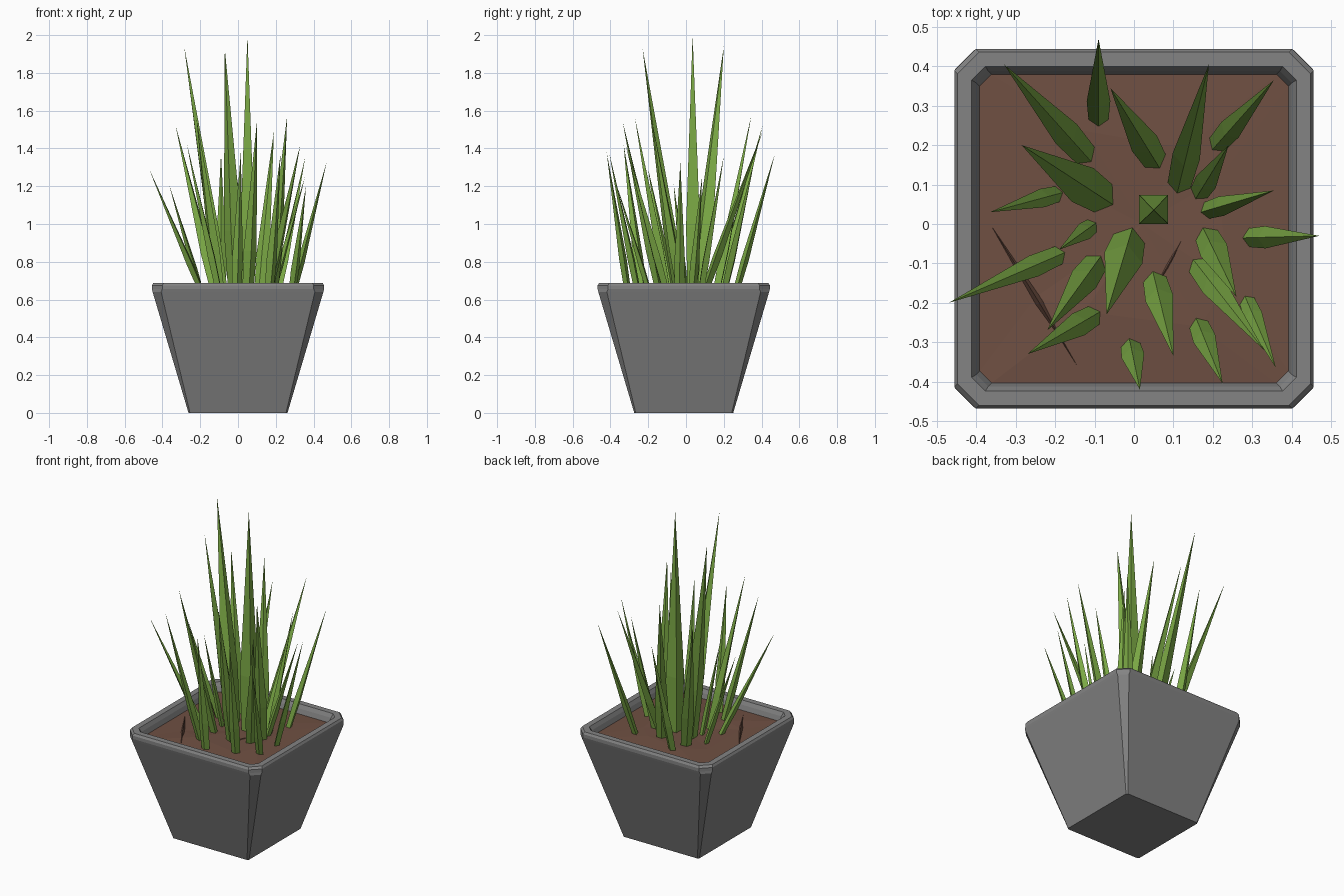
import bpy
import math
import random
from mathutils import Vector

random.seed(4)
CENTRE_Y = -0.012

cube = bpy.data.objects.get("Cube")
if cube:
    bpy.data.objects.remove(cube, do_unlink=True)


def make_material(name, colour):
    mat = bpy.data.materials.new(name)
    mat.use_nodes = True
    mat.diffuse_color = colour
    shader = next(n for n in mat.node_tree.nodes if n.type == "BSDF_PRINCIPLED")
    shader.inputs["Base Color"].default_value = colour
    shader.inputs["Roughness"].default_value = 0.8
    return mat


def make_object(name, verts, faces, mat):
    mesh = bpy.data.meshes.new(name)
    mesh.from_pydata(verts, [], faces)
    mesh.materials.append(mat)
    mesh.update()
    obj = bpy.data.objects.new(name, mesh)
    bpy.context.collection.objects.link(obj)
    return obj


def chamfered_square(half, chamfer, z):
    """Eight points, anticlockwise, of a square with cut corners."""
    inner = half - chamfer
    points = []
    for sx, sy in ((1, 1), (-1, 1), (-1, -1), (1, -1)):
        pair = [(half * sx, inner * sy), (inner * sx, half * sy)]
        if sx * sy < 0:
            pair.reverse()
        points += [Vector((x, y + CENTRE_Y, z)) for x, y in pair]
    return points


def bridge(rings, sides):
    """Quads joining consecutive rings of equal size."""
    faces = []
    for r in range(rings - 1):
        for i in range(sides):
            j = (i + 1) % sides
            a, b = r * sides, (r + 1) * sides
            faces.append((a + i, a + j, b + j, b + i))
    return faces


grey = make_material("pot_grey", (0.23, 0.23, 0.23, 1))
green = make_material("leaf_green", (0.2, 0.4, 0.06, 1))
brown = make_material("soil_brown", (0.16, 0.08, 0.055, 1))

# Tapered pot: outside wall, rim, inside wall (half width, corner cut, height)
pot_profile = [
    (0.262, 0.008, 0), (0.452, 0.045, 0.64), (0.456, 0.055, 0.655),
    (0.456, 0.055, 0.675), (0.448, 0.055, 0.688),
    (0.412, 0.035, 0.688), (0.4, 0.03, 0.665), (0.37, 0.03, 0.56),
]
pot_verts = [p for ring in pot_profile for p in chamfered_square(*ring)]
last = 8 * (len(pot_profile) - 1)
pot_faces = bridge(len(pot_profile), 8)
pot_faces += [tuple(reversed(range(8))), tuple(range(last, last + 8))]
make_object("pot", pot_verts, pot_faces, grey)

# Soil: uneven faceted surface inside the rim
soil_verts = chamfered_square(0.392, 0.03, 0.635)
for p in chamfered_square(0.23, 0.08, 0.635):
    jitter = [random.uniform(-0.03, 0.03) for _ in range(2)]
    soil_verts.append(p + Vector((*jitter, random.uniform(0, 0.015))))
soil_verts.append(Vector((0.02, 0, 0.64)))
soil_faces = bridge(2, 8)
soil_faces += [(8 + i, 8 + (i + 1) % 8, 16) for i in range(8)]
make_object("soil", soil_verts, soil_faces, brown)


def soil_ridge(name, start, middle, end, height):
    """Thin raised fold lying across the soil."""
    a, m, b = (Vector((x, y, 0.63)) for x, y in (start, middle, end))
    side = (b - a).cross(Vector((0, 0, 1))).normalized() * 0.014
    verts = [a, m + side, b, m - side, m + Vector((0, 0, height))]
    make_object(name, verts, [(0, 1, 4), (1, 2, 4), (2, 3, 4), (3, 0, 4)], brown)


soil_ridge("soil_ridge_left", (-0.39, 0.04), (-0.24, -0.2), (-0.12, -0.4), 0.03)
soil_ridge("soil_ridge_right", (0.25, 0.2), (0.1, -0.08), (-0.08, -0.4), 0.015)


def make_leaf(name, base, tip, square=False):
    """Four-sided spike, widest a little above the soil."""
    base, tip = Vector((*base, 0.59)), Vector(tip)
    axis = tip - base
    lean = Vector((axis.x, axis.y, 0))
    lean = Vector((1, 1, 0)).normalized() if square else lean.normalized()
    across = Vector((-lean.y, lean.x, 0))
    width = 0.037 * axis.length
    depth = width * (1 if square else 0.7)
    verts = []
    for t, scale in ((0, 0.8), (0.28, 1)):
        for k in range(4):
            angle = k * math.pi / 2
            offset = lean * math.cos(angle) * depth + across * math.sin(angle) * width
            verts.append(base + axis * t + offset * scale)
    verts.append(tip)
    faces = bridge(2, 4) + [(3, 2, 1, 0)]
    faces += [(4 + k, 4 + (k + 1) % 4, 8) for k in range(4)]
    make_object(name, verts, faces, green)


# Leaves: foot on the soil, then tip
leaves = [
    ((-0.09, 0.25), (-0.09, 0.47, 1.37)),
    ((-0.11, 0.16), (-0.33, 0.405, 1.52)),
    ((-0.07, 0.06), (-0.285, 0.2, 1.94)),
    ((0.06, 0.15), (-0.06, 0.345, 1.57)),
    ((0.11, 0.08), (0.19, 0.405, 1.49)),
    ((0.2, 0.19), (0.355, 0.365, 1.35)),
    ((0.16, 0.07), (0.24, 0.2, 1.36)),
    ((0.17, 0.03), (0.355, 0.085, 1.25)),
    ((0.28, -0.035), (0.47, -0.03, 1.33)),
    ((-0.18, 0.08), (-0.365, 0.03, 1.21)),
    ((-0.1, 0), (-0.19, -0.065, 1.21)),
    ((-0.17, -0.07), (-0.47, -0.2, 1.29)),
    ((-0.01, -0.03), (-0.07, -0.23, 1.93)),
    ((-0.09, -0.09), (-0.22, -0.27, 1.56)),
    ((-0.09, -0.225), (-0.27, -0.33, 1.42)),
    ((-0.01, -0.3), (0.015, -0.42, 1.38)),
    ((0.05, -0.13), (0.1, -0.335, 1.54)),
    ((0.16, -0.245), (0.225, -0.405, 1.37)),
    ((0.15, -0.09), (0.33, -0.32, 1.42)),
    ((0.28, -0.18), (0.36, -0.365, 1.2)),
    ((0.18, -0.02), (0.26, -0.185, 1.57)),
]
for number, (foot, tip) in enumerate(leaves, 1):
    make_leaf(f"leaf_{number}", foot, tip)
make_leaf("centre_leaf", (0.05, 0.038), (0.05, 0.035, 2), square=True)
